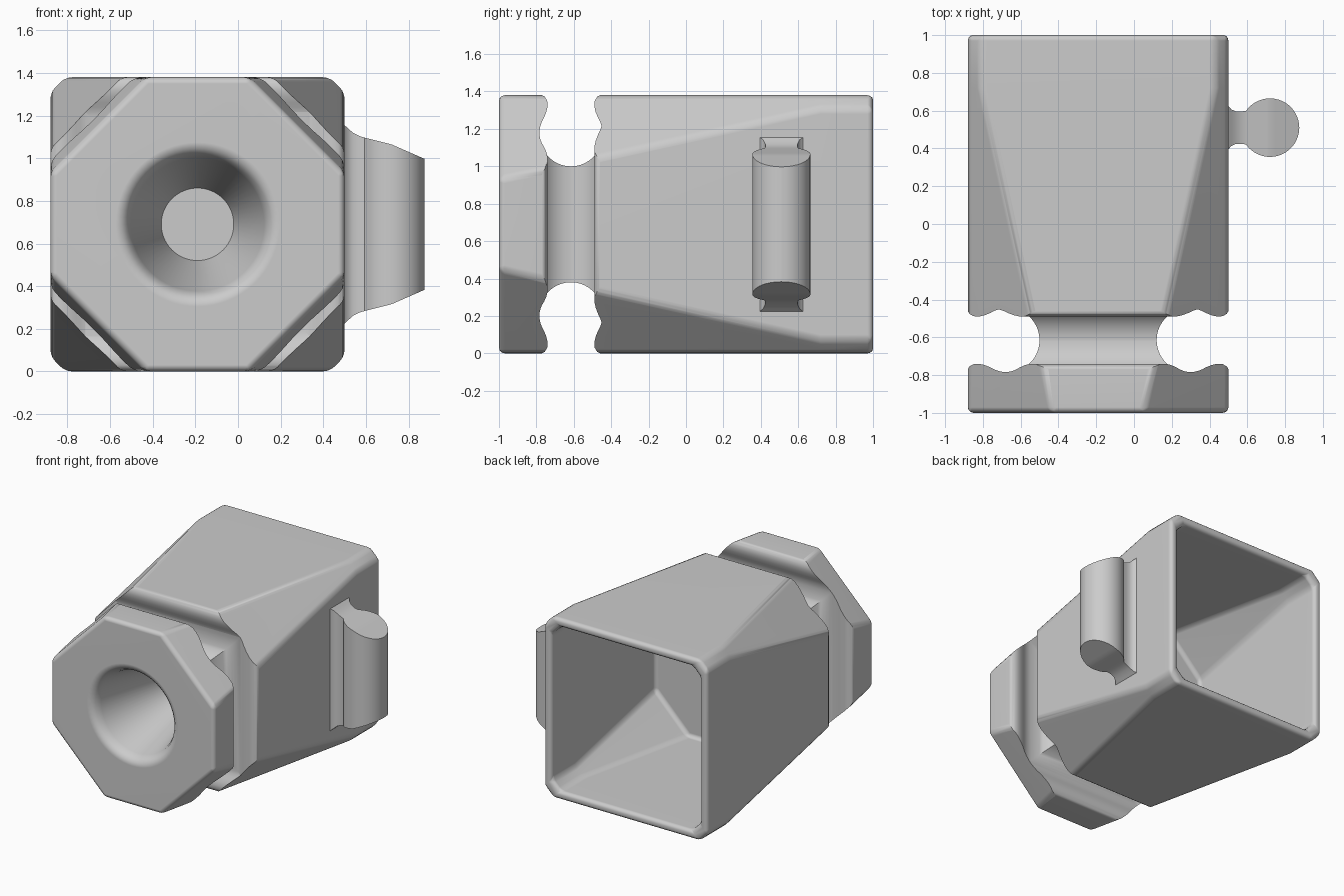
import bpy, bmesh, math

cube = bpy.data.objects.get("Cube")
if cube:
    bpy.data.objects.remove(cube, do_unlink=True)

CX, CZ, HALF = -0.19, 0.69, 0.69      # body axis and half width
WALL = 0.065
GROOVE_Y = -0.615

grey = bpy.data.materials.new("plain_grey")
grey.use_nodes = True
colour = (0.6, 0.6, 0.6, 1)
grey.diffuse_color = colour
grey.node_tree.nodes["Principled BSDF"].inputs["Base Color"].default_value = colour


def loft(name, rings, wrap=False):
    """Skin equal-sized rings; cap the ends unless the rings wrap round."""
    bm = bmesh.new()
    rows = [[bm.verts.new(p) for p in ring] for ring in rings]
    n = len(rows[0])
    pairs = list(zip(rows, rows[1:]))
    if wrap:
        pairs.append((rows[-1], rows[0]))
    else:
        bm.faces.new(rows[0])
        bm.faces.new(rows[-1])
    for a, b in pairs:
        for i in range(n):
            j = (i + 1) % n
            bm.faces.new((a[i], a[j], b[j], b[i]))
    bmesh.ops.recalc_face_normals(bm, faces=bm.faces[:])
    mesh = bpy.data.meshes.new(name)
    bm.to_mesh(mesh)
    bm.free()
    mesh.materials.append(grey)
    obj = bpy.data.objects.new(name, mesh)
    bpy.context.collection.objects.link(obj)
    return obj


def activate(obj):
    bpy.ops.object.select_all(action='DESELECT')
    obj.select_set(True)
    bpy.context.view_layer.objects.active = obj


def cut(obj, cutter):
    cutter.hide_render = True
    mod = obj.modifiers.new("cut", 'BOOLEAN')
    mod.operation = 'DIFFERENCE'
    mod.solver = 'EXACT'
    mod.object = cutter
    activate(obj)
    bpy.ops.object.modifier_apply(modifier=mod.name)
    bpy.data.objects.remove(cutter, do_unlink=True)


def smooth(obj):
    activate(obj)
    bpy.ops.object.shade_smooth_by_angle(angle=math.radians(32))
    mod = obj.modifiers.new("flat_faces", 'WEIGHTED_NORMAL')
    mod.keep_sharp = True


def octagon(y, inset=0.0):
    """Square with cut corners; the cut grows towards the front."""
    h = HALF - inset
    k = h - (0.07 + 0.22 * max(0.0, 0.72 - y))
    pts = [(h, -k), (h, k), (k, h), (-k, h), (-h, k), (-h, -k), (-k, -h), (k, -h)]
    return [(CX + x, y, CZ + z) for x, z in pts]


# Hollow body, open at the back
body = loft("body", [octagon(-1), octagon(0.72), octagon(1),
                     octagon(1, WALL), octagon(0.72, WALL), octagon(-0.25, WALL)])
bevel = body.modifiers.new("round_edges", 'BEVEL')
bevel.width = 0.03
bevel.segments = 3
bevel.limit_method = 'ANGLE'
bevel.angle_limit = math.radians(25)
activate(body)
bpy.ops.object.modifier_apply(modifier=bevel.name)

# Keyhole-shaped groove running square round the body
side = [(-0.05, 0.16), (0, 0.155), (0.008, 0.14), (0.03, 0.127), (0.06, 0.125), (0.09, 0.132)]
for deg in range(58, 180, 8):
    t = math.radians(deg)
    side.append((0.21 - 0.17 * math.cos(t), 0.17 * math.sin(t)))
profile = side + [(0.38, 0)] + [(d, -w) for d, w in reversed(side)]
rings = []
for depth, w in profile:
    m = HALF - depth
    rings.append([(CX + sx * m, GROOVE_Y + w, CZ + sz * m)
                  for sx, sz in ((1, 1), (-1, 1), (-1, -1), (1, -1))])
cut(body, loft("groove_cutter", rings, wrap=True))

# Blind conical hole with a rounded mouth in the front
mouth = [(-1.05, 0.39), (-1.0, 0.385), (-0.99, 0.355), (-0.97, 0.333), (-0.93, 0.313), (-0.4, 0.17)]
angles = [math.tau * i / 64 for i in range(64)]
cut(body, loft("cone_cutter", [[(CX + r * math.cos(a), y, CZ + r * math.sin(a)) for a in angles]
                               for y, r in mouth]))
smooth(body)

# Side rail: round bar on a narrow web, with sloping ends
heights = [(0.46, 0.47), (0.5, 0.465), (0.55, 0.42), (0.6, 0.405), (0.72, 0.375), (0.88, 0.305)]


def half_height(x):
    for (x0, h0), (x1, h1) in zip(heights, heights[1:]):
        if x <= x1:
            return h0 + (h1 - h0) * (x - x0) / (x1 - x0)
    return heights[-1][1]


stations = [(0.46, 0.12), (0.5, 0.115), (0.515, 0.097), (0.54, 0.086), (0.57, 0.086)]
for deg in range(145, 0, -8):
    t = math.radians(deg)
    stations.append((0.72 + 0.155 * math.cos(t), 0.155 * math.sin(t)))
rings = []
for x, w in stations:
    h = half_height(x)
    rings.append([(x, 0.51 + sy * w, CZ + sz * h)
                  for sy, sz in ((1, 1), (-1, 1), (-1, -1), (1, -1))])
smooth(loft("side_rail", rings))
